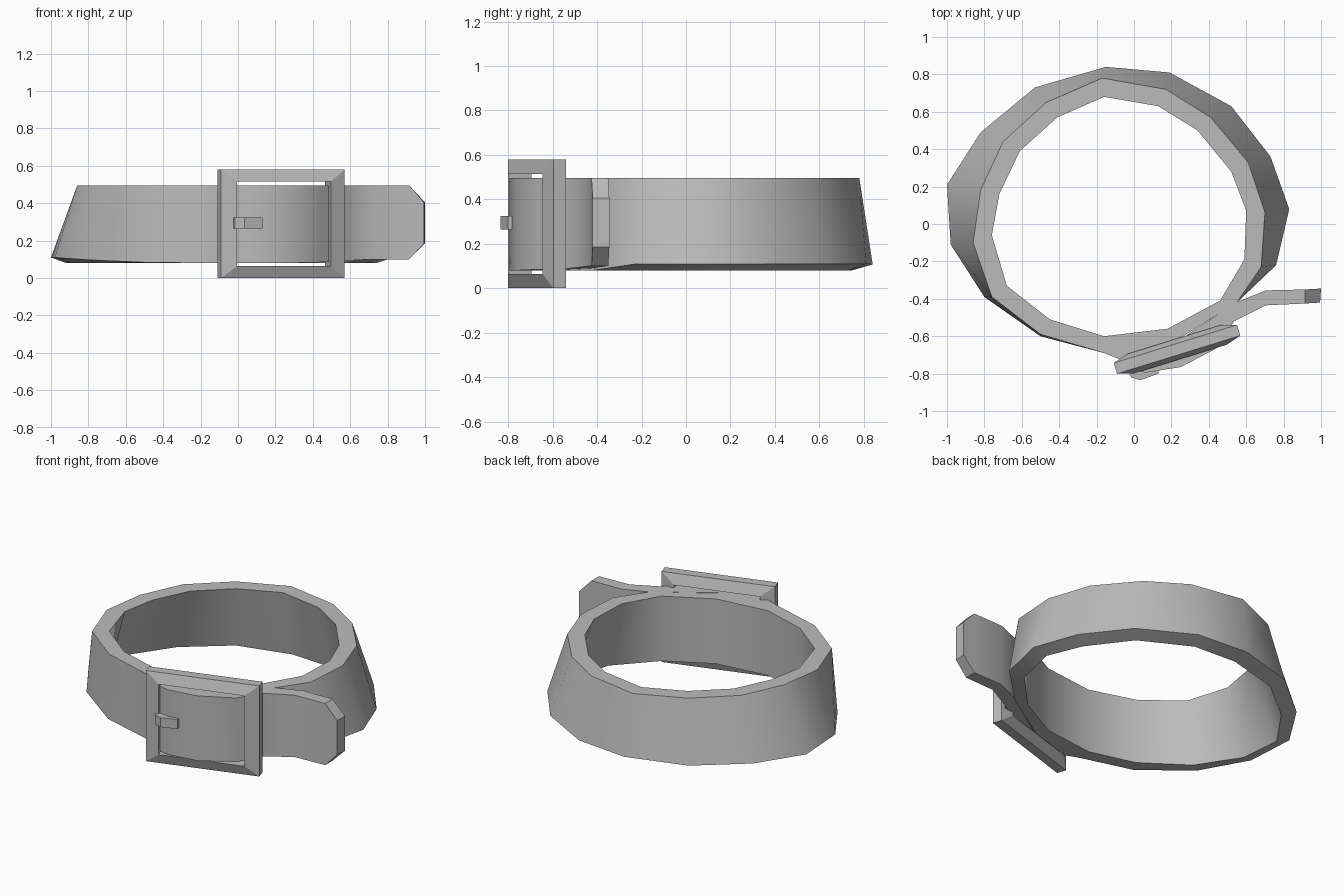
import bpy, bmesh, math
from mathutils import Vector

if "Cube" in bpy.data.objects:
    bpy.data.objects.remove(bpy.data.objects["Cube"])

grey = bpy.data.materials.new("grey")
grey.diffuse_color = (0.5, 0.5, 0.5, 1)
grey.use_nodes = True
grey.node_tree.nodes["Principled BSDF"].inputs["Base Color"].default_value = grey.diffuse_color


def loft(name, loops, closed, smooth=True):
    """Join equal-length vertex loops with quads; wrap around or cap the ends."""
    bm = bmesh.new()
    rows = [[bm.verts.new(p) for p in loop] for loop in loops]
    n = len(rows[0])
    for i in range(len(rows) if closed else len(rows) - 1):
        a, b = rows[i], rows[(i + 1) % len(rows)]
        for j in range(n):
            k = (j + 1) % n
            bm.faces.new((a[j], a[k], b[k], b[j]))
    if not closed:
        bm.faces.new(rows[0])
        bm.faces.new(rows[-1])
    bmesh.ops.recalc_face_normals(bm, faces=bm.faces)
    mesh = bpy.data.meshes.new(name)
    bm.to_mesh(mesh)
    bm.free()
    mesh.materials.append(grey)
    ob = bpy.data.objects.new(name, mesh)
    bpy.context.collection.objects.link(ob)
    if smooth:
        bpy.ops.object.select_all(action='DESELECT')
        bpy.context.view_layer.objects.active = ob
        ob.select_set(True)
        bpy.ops.object.shade_smooth_by_angle(angle=math.radians(35))
    return ob


# Belt ring: top outer, bottom outer and top inner point of each section
TOP = 0.495
ring = [
    ((-.17, .78), (-.15, .84), (-.16, .68)), ((.17, .72), (.19, .81), (.13, .63)),
    ((.41, .57), (.52, .63), (.34, .50)), ((.61, .33), (.73, .36), (.52, .28)),
    ((.70, .06), (.83, .08), (.60, .07)), ((.68, -.23), (.76, -.22), (.59, -.19)),
    ((.55, -.42), (.55, -.42), (.46, -.41)), ((.20, -.64), (.20, -.64), (.18, -.56)),
    ((-.16, -.69), (-.16, -.69), (-.16, -.60)), ((-.50, -.59), (-.50, -.60), (-.45, -.51)),
    ((-.76, -.39), (-.80, -.39), (-.68, -.33)), ((-.86, -.10), (-.98, -.11), (-.76, -.06)),
    ((-.82, .18), (-1.0, .21), (-.72, .16)), ((-.70, .44), (-.82, .49), (-.61, .39)),
    ((-.47, .65), (-.53, .73), (-.41, .57)),
]
sections = []
for top, low, inner in ring:
    top, low, inner = Vector(top), Vector(low), Vector(inner)
    flare = low - top
    low_in = inner + flare * 1.1
    z_out = 0.08 + 0.03 * min(1, flare.length / 0.07)
    sections.append([(*top, TOP), (*low, z_out), (*low_in, 0.08), (*inner, TOP)])
loft("belt_ring", sections, True)

# Overlapping strap through the buckle, ending in a clipped free tip
strap = [
    ((-.16, -.69), (-.16, -.67), .08, TOP), ((-.06, -.73), (-.06, -.67), .08, TOP),
    ((0, -.78), (0, -.66), .08, TOP), ((.06, -.795), (.06, -.655), .08, TOP),
    ((.25, -.765), (.22, -.635), .08, TOP), ((.45, -.66), (.38, -.53), .085, TOP),
    ((.535, -.52), (.545, -.42), .09, TOP), ((.705, -.435), (.705, -.355), .10, TOP),
    ((.915, -.425), (.915, -.35), .10, TOP), ((.995, -.42), (1.0, -.345), .185, .405),
]
loft("strap_end", [[(*f, z0), (*f, z1), (*b, z1), (*b, z0)] for f, b, z0, z1 in strap], False)

# Buckle frame: rectangular loops, thicker towards the opening, turned with the strap
turn = math.radians(17.2)
along = Vector((math.cos(turn), math.sin(turn), 0))
forward = Vector((math.sin(turn), -math.cos(turn), 0))
centre = Vector((.23, -.67, .29))


def rectangle(half_w, half_h, depth):
    return [centre + along * half_w * sx + forward * depth + Vector((0, 0, half_h * sz))
            for sx, sz in ((-1, -1), (1, -1), (1, 1), (-1, 1))]


loft("buckle_frame", [rectangle(.345, .29, .03), rectangle(.345, .29, -.03),
                      rectangle(.262, .225, -.055), rectangle(.262, .225, .055)], True, False)

# Buckle prong: bent tongue hooked over the left bar
prong = [(-.03, -.79), (-.015, -.82), (.035, -.835), (.13, -.80), (.13, -.765), (.03, -.78)]
loft("buckle_prong", [[(x, y, z) for x, y in prong] for z in (.265, .325)], False, False)
